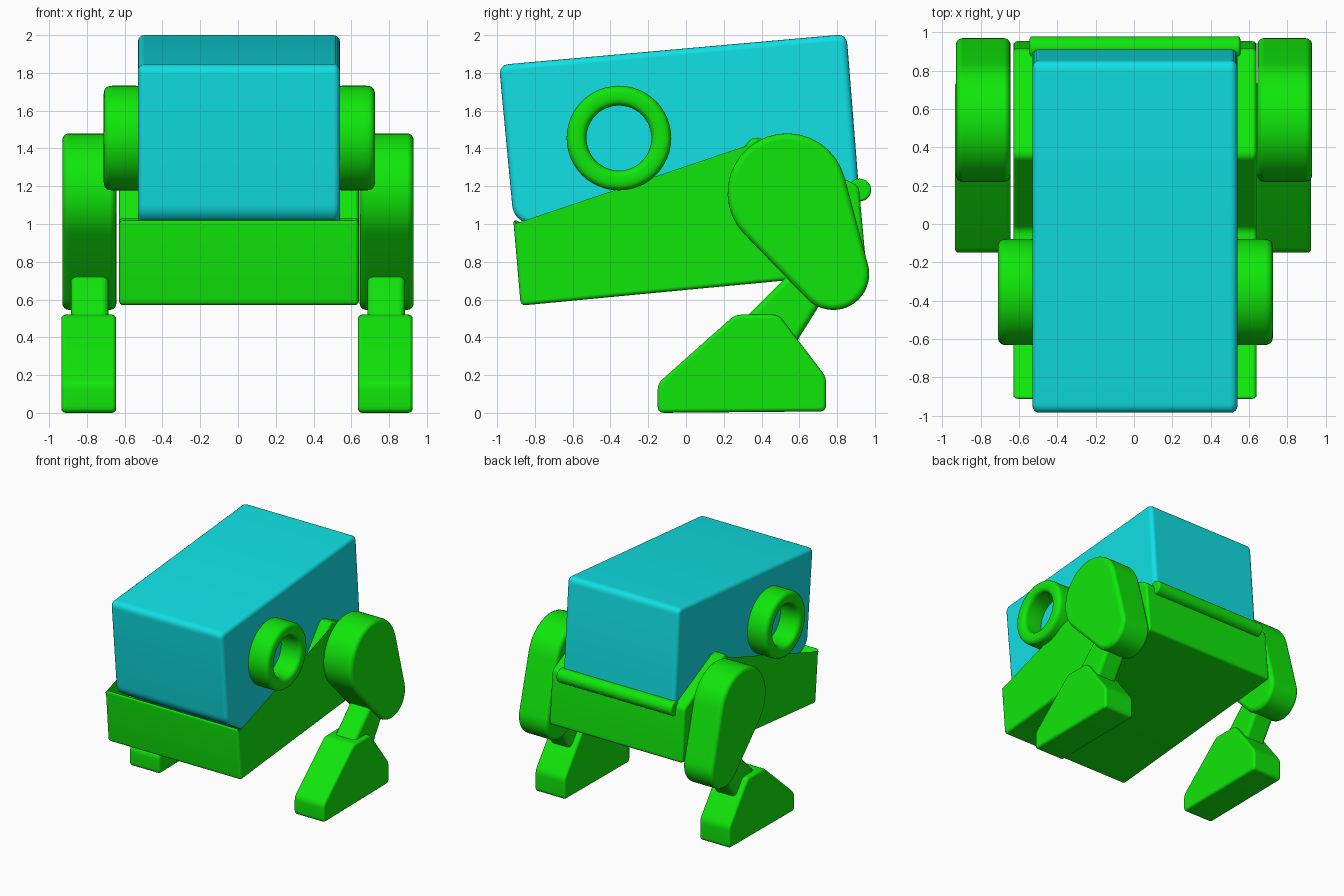
import bpy
import bmesh
from math import sin, cos, pi, atan2, acos, hypot
from mathutils import Vector

if "Cube" in bpy.data.objects:
    bpy.data.objects.remove(bpy.data.objects["Cube"])


def material(name, colour):
    mat = bpy.data.materials.new(name)
    mat.use_nodes = True
    mat.diffuse_color = colour
    mat.node_tree.nodes["Principled BSDF"].inputs["Base Color"].default_value = colour
    return mat


GREEN = material("green", (0.005, 0.8, 0.003, 1))
CYAN = material("cyan", (0.005, 0.75, 0.78, 1))


def rounded(points, cut, steps=6):
    """Replace each corner of a closed outline with a small curve."""
    pts = [Vector(p) for p in points]
    out = []
    for i, p in enumerate(pts):
        a = p + (pts[i - 1] - p).normalized() * cut
        b = p + (pts[(i + 1) % len(pts)] - p).normalized() * cut
        for k in range(steps + 1):
            t = k / steps
            out.append(a * (1 - t) ** 2 + p * 2 * t * (1 - t) + b * t * t)
    return out


def capsule(c1, r1, c2, r2, steps=20):
    """Outline around two circles of different radius."""
    dx, dy = c2[0] - c1[0], c2[1] - c1[1]
    axis, spread = atan2(dy, dx), acos((r1 - r2) / hypot(dx, dy))
    out = []
    for c, r, start, end in ((c2, r2, -spread, spread),
                             (c1, r1, spread, 2 * pi - spread)):
        for k in range(steps + 1):
            a = axis + start + (end - start) * k / steps
            out.append(Vector((c[0] + r * cos(a), c[1] + r * sin(a))))
    return out


def finish(name, bm, mat, bevel=0.0):
    bmesh.ops.recalc_face_normals(bm, faces=bm.faces)
    mesh = bpy.data.meshes.new(name)
    bm.to_mesh(mesh)
    bm.free()
    mesh.materials.append(mat)
    obj = bpy.data.objects.new(name, mesh)
    bpy.context.collection.objects.link(obj)
    for poly in mesh.polygons:
        poly.use_smooth = True
    if bevel:
        mod = obj.modifiers.new("Rim", "BEVEL")
        mod.width = bevel
        mod.segments = 4
        mod.limit_method = "ANGLE"
        mod.angle_limit = 0.7
        mod.use_clamp_overlap = False
        mod.harden_normals = True
    return obj


def slab(name, outline, x, half, mat, bevel):
    """Extrude a side outline (y, z) across the model's width."""
    bm = bmesh.new()
    face = bm.faces.new([bm.verts.new((x - half, p.x, p.y)) for p in outline])
    new = bmesh.ops.extrude_face_region(bm, geom=[face])["geom"]
    bmesh.ops.translate(bm, vec=(2 * half, 0, 0),
                        verts=[v for v in new if isinstance(v, bmesh.types.BMVert)])
    return finish(name, bm, mat, bevel)


def ring(name, side, y, z, section, steps=48):
    """Turn a section (x, radius) around an axis along x."""
    bm = bmesh.new()
    loops = []
    for k in range(steps):
        a = 2 * pi * k / steps
        loops.append([bm.verts.new((side * p.x + 0.007, y + p.y * cos(a), z + p.y * sin(a)))
                      for p in section])
    n = len(section)
    for k in range(steps):
        a, b = loops[k], loops[(k + 1) % steps]
        for i in range(n):
            j = (i + 1) % n
            bm.faces.new((a[i], a[j], b[j], b[i]))
    return finish(name, bm, GREEN)


# Head block, its underside hidden in the jaw
head = [(-0.99, 1.842), (0.85, 2.005), (0.915, 1.19), (0.88, 1.06),
        (-0.6, 0.85), (-0.915, 1.045)]
slab("head", rounded(head, 0.055), 0.005, 0.535, CYAN, 0.035)

# Jaw tray with the stepped upper edge
jaw = [(-0.915, 1.03), (-0.6, 0.85), (-0.37, 1.035), (-0.03, 0.995),
       (0.35, 1.46), (0.41, 1.45), (0.915, 1.2), (0.957, 0.742), (-0.875, 0.568)]
slab("jaw", rounded(jaw, 0.03), 0.005, 0.635, GREEN, 0.022)

# Hinge bar across the back
bm = bmesh.new()
bmesh.ops.create_cone(bm, cap_ends=True, segments=32, radius1=0.06, radius2=0.06, depth=1.1)
for v in bm.verts:
    v.co = (v.co.z + 0.005, v.co.x + 0.92, v.co.y + 1.18)
finish("hinge_bar", bm, GREEN, 0.015)

# Eye rings, thighs, shins and feet on both sides
eye = rounded([(0.5, 0.172), (0.718, 0.172), (0.718, 0.277), (0.5, 0.277)], 0.045)
thigh = capsule((0.535, 1.165), 0.315, (0.78, 0.735), 0.19)
shin = [(0.62, 0.81), (0.8, 0.72), (0.5, 0.24), (0.27, 0.46)]
foot = [(-0.15, 0), (-0.15, 0.155), (0.26, 0.52), (0.49, 0.52), (0.742, 0.19), (0.742, 0.008)]

for label, side in (("left", 1), ("right", -1)):
    ring(label + "_eye_ring", side, -0.355, 1.455, eye)
    slab(label + "_thigh", thigh, side * 0.787, 0.143, GREEN, 0.035)
    slab(label + "_shin", rounded(shin, 0.05), side * 0.785, 0.1, GREEN, 0.035)
    slab(label + "_foot", rounded(foot, 0.035), side * 0.785 - 0.005, 0.145, GREEN, 0.022)
